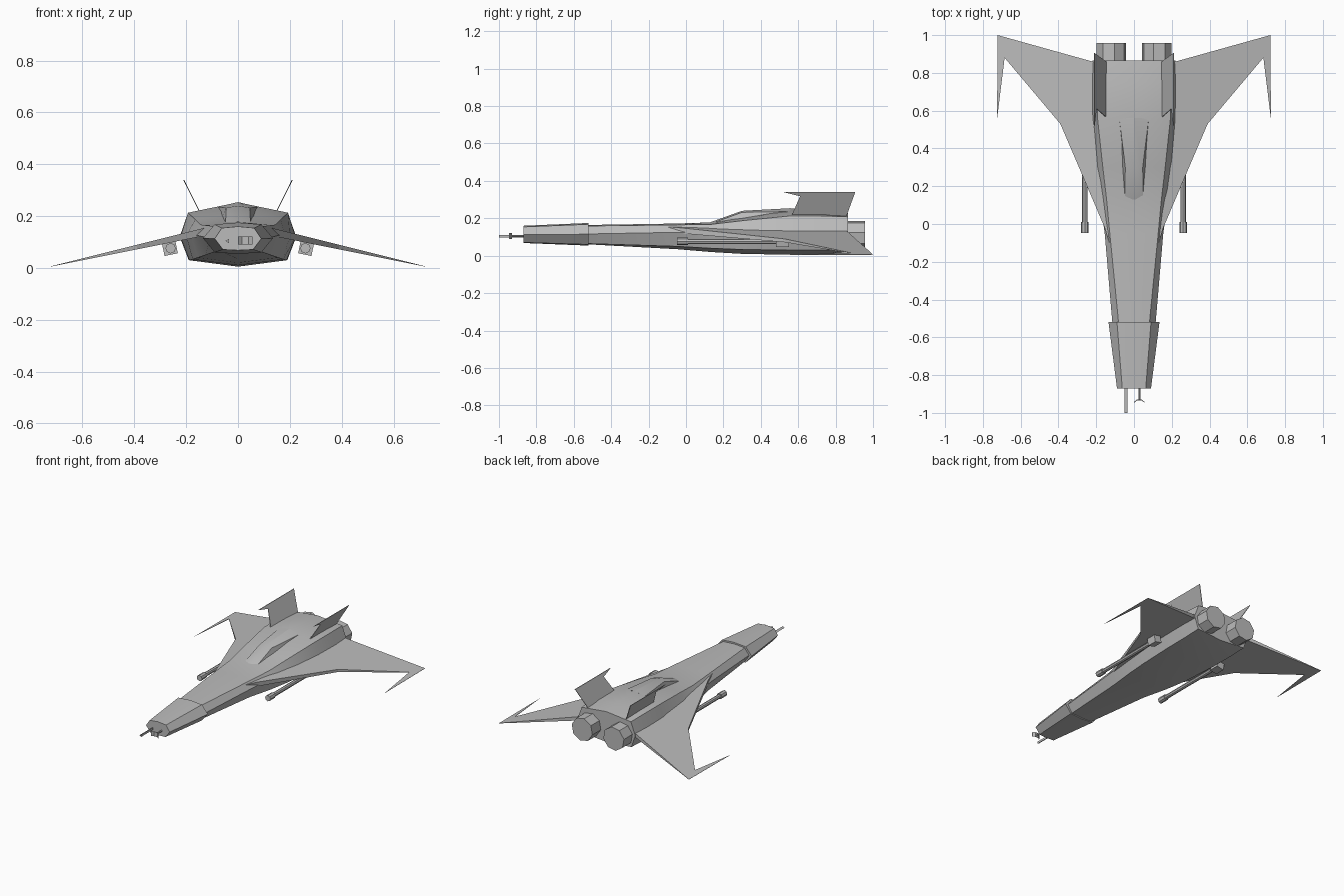
import bpy, bmesh
from math import radians, pi
from mathutils import Matrix, Vector

cube = bpy.data.objects.get("Cube")
if cube:
    bpy.data.objects.remove(cube)

hull_grey = bpy.data.materials.new("hull_grey")
hull_grey.use_nodes = True
colour = (0.5, 0.5, 0.5, 1)
hull_grey.diffuse_color = colour
hull_grey.node_tree.nodes["Principled BSDF"].inputs["Base Color"].default_value = colour


def finish(name, bm, mirror=False, smooth=False):
    """Turn a bmesh into a grey object, optionally mirrored across x."""
    bmesh.ops.recalc_face_normals(bm, faces=bm.faces)
    mesh = bpy.data.meshes.new(name)
    bm.to_mesh(mesh)
    bm.free()
    mesh.materials.append(hull_grey)
    if smooth:
        for poly in mesh.polygons:
            poly.use_smooth = True
        mesh.set_sharp_from_angle(angle=radians(20))
    obj = bpy.data.objects.new(name, mesh)
    bpy.context.collection.objects.link(obj)
    if mirror:
        obj.modifiers.new("mirror", 'MIRROR')
    return obj


def loft(name, rings, **options):
    """Skin a list of equal closed rings and cap both ends."""
    bm = bmesh.new()
    loops = [[bm.verts.new(p) for p in ring] for ring in rings]
    for a, b in zip(loops, loops[1:]):
        for i in range(len(a)):
            j = (i + 1) % len(a)
            bm.faces.new((a[i], a[j], b[j], b[i]))
    bm.faces.new(loops[0])
    bm.faces.new(loops[-1])
    return finish(name, bm, **options)


def section(y, low, lower, middle, upper, high):
    """Symmetric eight-sided cross-section from half of its corners."""
    half = [lower, middle, upper]
    outline = [(0, low)] + half + [(0, high)] + [(-x, z) for x, z in reversed(half)]
    return [(x, y, z) for x, z in outline]


def rod(name, centre, front, back, radius, sides, turn=0, mirror=False):
    """Prism running along y."""
    bm = bmesh.new()
    place = (Matrix.Translation((centre[0], (front + back) / 2, centre[1]))
             @ Matrix.Rotation(pi / 2, 4, 'X') @ Matrix.Rotation(radians(turn), 4, 'Z'))
    bmesh.ops.create_cone(bm, cap_ends=True, segments=sides, radius1=radius,
                          radius2=radius, depth=back - front, matrix=place)
    return finish(name, bm, mirror)


# Fuselage and the wider nose sleeve
loft("fuselage", [
    section(-.6, .065, (.075, .067), (.108, .115), (.074, .158), .163),
    section(-.05, .035, (.125, .05), (.155, .125), (.128, .165), .172),
    section(.13, .02, (.155, .04), (.18, .125), (.145, .167), .178),
    section(.3, .01, (.175, .033), (.2, .125), (.165, .187), .207),
    section(.56, .005, (.188, .03), (.222, .12), (.193, .213), .253),
    section(.75, .005, (.19, .03), (.225, .12), (.192, .212), .245),
    section(.865, .02, (.19, .035), (.22, .12), (.187, .208), .228),
], smooth=True)
loft("nose_sleeve", [
    section(-.87, .068, (.058, .071), (.09, .113), (.062, .154), .16),
    section(-.52, .054, (.09, .06), (.135, .115), (.09, .168), .175),
], smooth=True)

# Raised canopy with outward-flaring walls
def canopy_ring(y, base, floor, shoulder, side, crown):
    return [(-base, y, floor), (base, y, floor), (shoulder, y, side),
            (0, y, crown), (-shoulder, y, side)]

loft("canopy", [
    canopy_ring(.13, .05, .165, .048, .17, .179),
    canopy_ring(.3, .068, .18, .046, .232, .24),
    canopy_ring(.56, .082, .2, .078, .236, .254),
], smooth=True)

# Thin drooping wings with forward-pointing tip barbs
outline = [(.1, -.2), (.155, -.02), (.27, .25), (.39, .53), (.685, .88),
           (.725, .555), (.722, 1), (.22, .86), (.1, .82)]

def wing_skin(side):
    rows = []
    for x, y in outline:
        thick = .036 * max(0, 1 - x / .73) + .001
        rows.append((x, y, .137 - .25 * (x - .2) - side * thick))
    return rows

loft("wings", [wing_skin(0), wing_skin(1)], mirror=True)

# Canted tail fins with a swept notch at the front
fin_outline = [(.56, .19), (.565, .215), (.61, .318), (.52, .34), (.905, .34), (.85, .19)]

def fin_skin(offset):
    return [(.15 + .5 * (z - .22) + offset, y, z) for y, z in fin_outline]

loft("tail_fins", [fin_skin(-.002), fin_skin(.002)], mirror=True)

# Octagonal engine nozzles
rod("engine_nozzles", (.12, .108), .8, .957, .08, 8, turn=12, mirror=True)

# Under-wing guns: mount, barrel and muzzle
rod("gun_barrels", (.26, .076), -.03, .5, .014, 8, mirror=True)
rod("gun_muzzles", (.26, .076), -.048, .01, .02, 8, mirror=True)
rod("gun_mounts", (.263, .077), .48, .55, .037, 4, turn=33, mirror=True)

# Nose probe and forked sensor
rod("nose_probe", (-.04, .104), -1, -.86, .009, 3, turn=90)
rod("sensor_stem", (.028, .105), -.935, -.86, .006, 6)

def fork_ring(z):
    path = [(0, -.947), (.015, -.935), (.041, -.935), (.056, -.947)]
    back = [(x, y + .005) for x, y in reversed(path)]
    return [(x, y, z) for x, y in path + back]

loft("sensor_fork", [fork_ring(.09), fork_ring(.121)])
